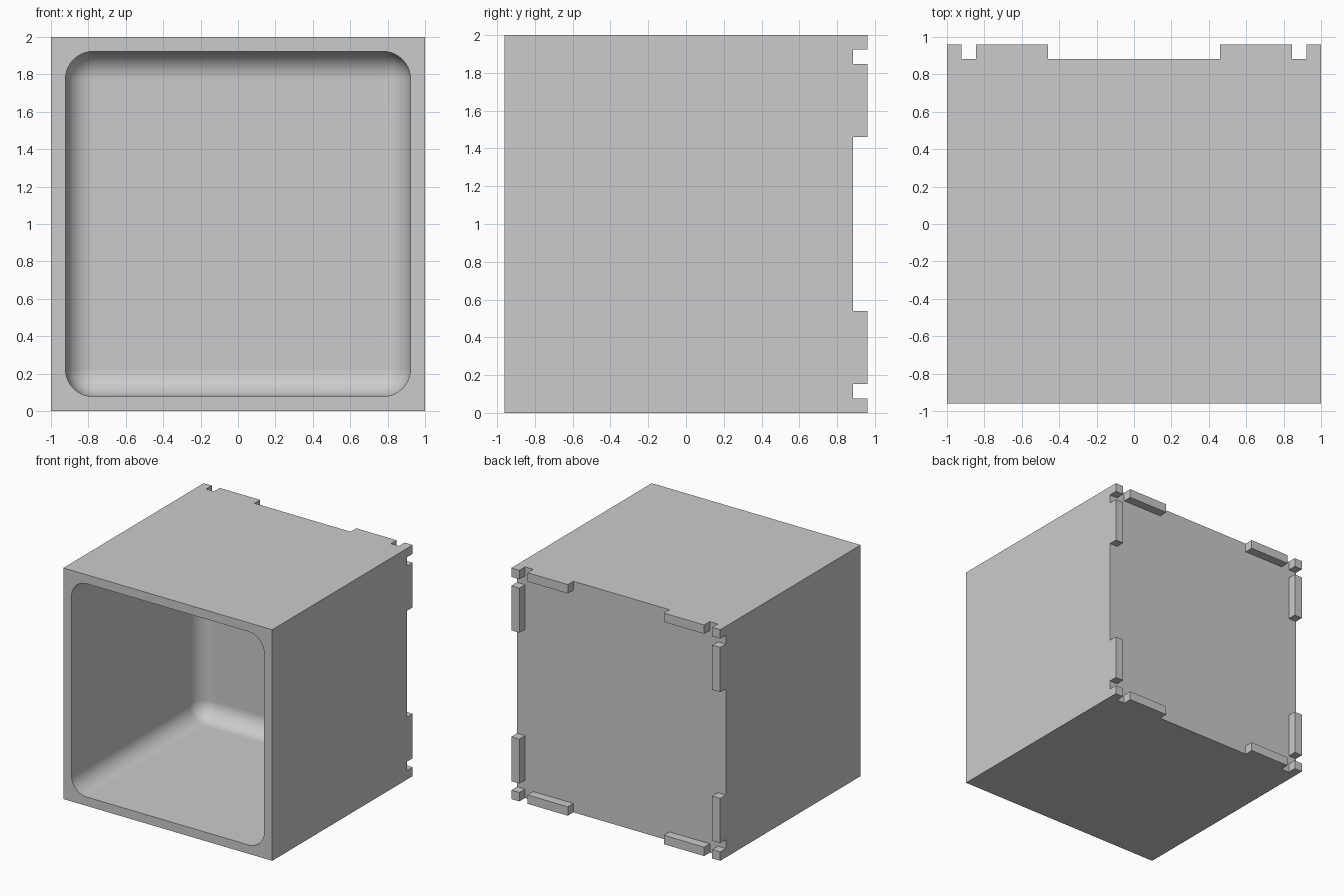
import bpy
import bmesh
from mathutils import Vector

if "Cube" in bpy.data.objects:
    bpy.data.objects.remove(bpy.data.objects["Cube"], do_unlink=True)

WALL = 0.077                 # wall thickness, also the depth of the joint tabs
FRONT, BACK = -0.96, 0.883   # front rim and back panel
RADIUS = 0.15                # inner fillet
CUTS = [-1 + WALL, -1 + 2 * WALL, -0.46, 0.46, 1 - 2 * WALL, 1 - WALL]

grey = bpy.data.materials.new("plain grey")
grey.use_nodes = True
colour = (0.6, 0.6, 0.6, 1)
grey.diffuse_color = colour
grey.node_tree.nodes["Principled BSDF"].inputs["Base Color"].default_value = colour


def box(bm, half, y0, y1):
    """Square box centred on x = 0, z = 1 between two depths."""
    bmesh.ops.create_cube(bm, size=1)
    for v in bm.verts:
        v.co = Vector((v.co.x * 2 * half,
                       y0 if v.co.y < 0 else y1,
                       1 + v.co.z * 2 * half))


def make_object(bm, name):
    mesh = bpy.data.meshes.new(name)
    bm.to_mesh(mesh)
    bm.free()
    mesh.materials.append(grey)
    obj = bpy.data.objects.new(name, mesh)
    bpy.context.collection.objects.link(obj)
    return obj


# Outer shell, with the back scored into cells and the tab cells raised
bm = bmesh.new()
box(bm, 1, FRONT, BACK)
for c in CUTS:
    for co, no in (((c, 0, 0), (1, 0, 0)), ((0, 0, 1 + c), (0, 0, 1))):
        geom = bm.verts[:] + bm.edges[:] + bm.faces[:]
        bmesh.ops.bisect_plane(bm, geom=geom, plane_co=co, plane_no=no)


def is_tab(face):
    p = face.calc_center_median()
    if face.normal.y < 0.9:
        return False
    i, j = (sum(v > c for c in CUTS) for v in (p.x, p.z - 1))
    on_rim = i in (0, len(CUTS)) or j in (0, len(CUTS))
    return on_rim and i % 2 == 0 and j % 2 == 0


bm.normal_update()
tabs = [f for f in bm.faces if is_tab(f)]
raised = bmesh.ops.extrude_face_region(bm, geom=tabs)["geom"]
bmesh.ops.translate(bm, vec=(0, WALL, 0),
                    verts=[g for g in raised if isinstance(g, bmesh.types.BMVert)])
bmesh.ops.dissolve_limit(bm, angle_limit=0.01, verts=bm.verts[:], edges=bm.edges[:])
bmesh.ops.recalc_face_normals(bm, faces=bm.faces[:])
cabinet = make_object(bm, "open_cube_box")

# Rounded cavity cutter, left sharp where it passes through the front
bm = bmesh.new()
box(bm, 1 - WALL, FRONT - 0.5, BACK - WALL)
inner = [e for e in bm.edges if any(v.co.y > 0 for v in e.verts)]
bmesh.ops.bevel(bm, geom=inner, offset=RADIUS, segments=10, profile=0.5,
                affect='EDGES', clamp_overlap=True)
bmesh.ops.recalc_face_normals(bm, faces=bm.faces[:])
cutter = make_object(bm, "cavity_cutter")
cutter.hide_render = True

# Hollow the shell
cut = cabinet.modifiers.new("hollow", 'BOOLEAN')
cut.operation = 'DIFFERENCE'
cut.solver = 'EXACT'
cut.object = cutter
bpy.context.view_layer.objects.active = cabinet
cabinet.select_set(True)
bpy.ops.object.modifier_apply(modifier=cut.name)
bpy.data.objects.remove(cutter, do_unlink=True)

# Smooth fillets, crisp outer edges
bpy.ops.object.shade_smooth_by_angle(angle=0.6)
weighted = cabinet.modifiers.new("flat_panels", 'WEIGHTED_NORMAL')
weighted.keep_sharp = True
